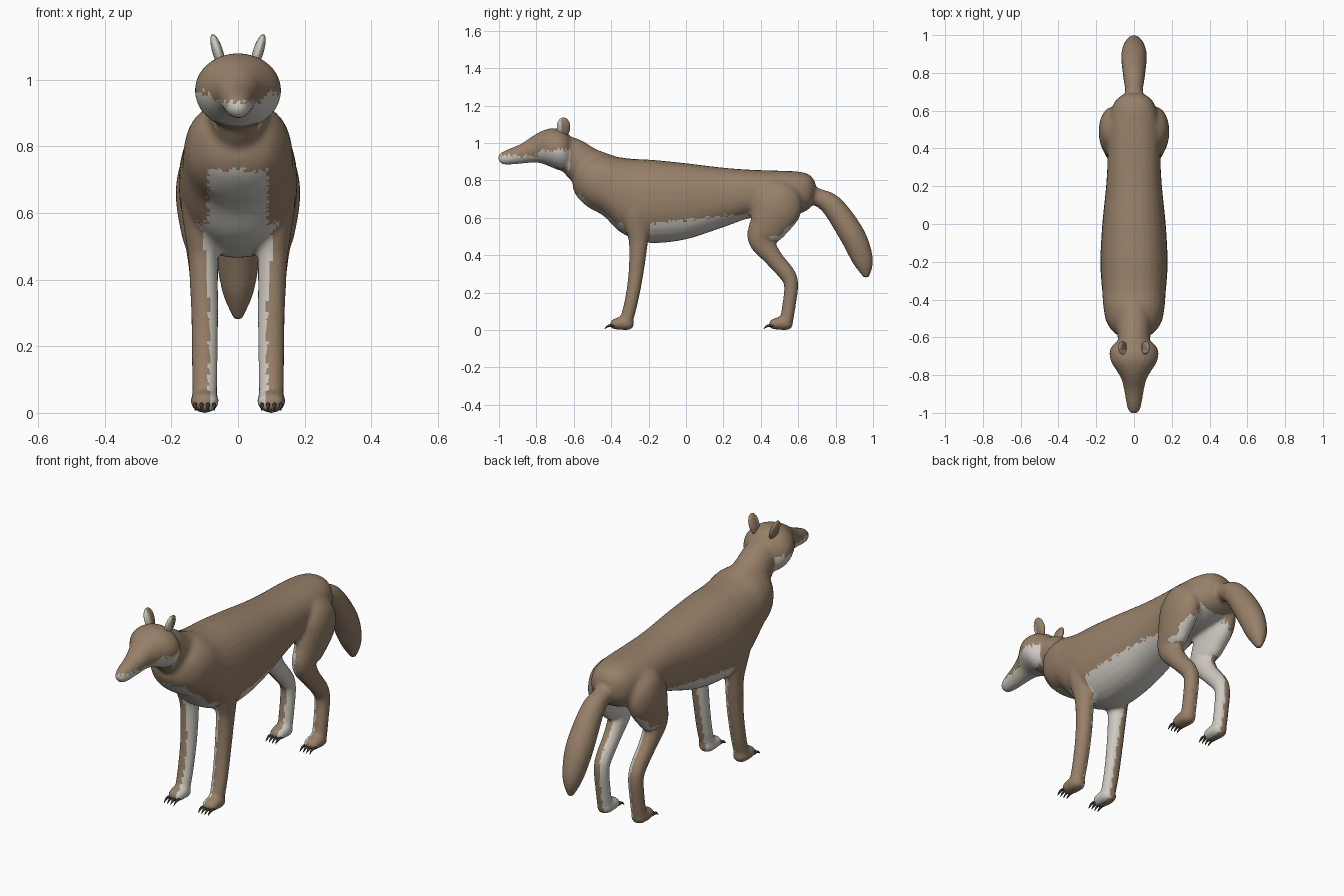
import bpy, bmesh, math, random
from mathutils import Vector, Matrix

if "Cube" in bpy.data.objects:
    bpy.data.objects.remove(bpy.data.objects["Cube"])

random.seed(4)


def material(name, rgb):
    m = bpy.data.materials.new(name)
    m.diffuse_color = (*rgb, 1)
    m.use_nodes = True
    m.node_tree.nodes["Principled BSDF"].inputs["Base Color"].default_value = m.diffuse_color
    return m


brown = material("brown fur", (0.31, 0.215, 0.14))
pale = material("pale fur", (0.62, 0.59, 0.53))
dark = material("dark claw", (0.05, 0.045, 0.04))


def spline(keys, steps=5):
    """Catmull-Rom interpolation of key rows."""
    out = []
    for i in range(len(keys) - 1):
        a, b = keys[max(i - 1, 0)], keys[i]
        c, d = keys[i + 1], keys[min(i + 2, len(keys) - 1)]
        for s in range(steps):
            t = s / steps
            out.append([0.5 * (2 * q + (r - p) * t + (2 * p - 5 * q + 4 * r - w) * t * t
                        + (3 * q - p - 3 * r + w) * t ** 3) for p, q, r, w in zip(a, b, c, d)])
    return out + [list(keys[-1])]


def loft(bm, keys, upright=False, power=1.0, n=28):
    """Closed tube through rows of x, y, z, half width, half depth."""
    rows = spline(keys)
    rings = []
    for i, (x, y, z, rx, r) in enumerate(rows):
        p, q = rows[max(i - 1, 0)], rows[min(i + 1, len(rows) - 1)]
        tan = Vector((0, q[1] - p[1], q[2] - p[2])).normalized()
        nor = Vector((0, 0, 1)) if upright else Vector((0, -tan.z, tan.y))
        ring = []
        for k in range(n):
            a = math.tau * k / n
            c, s = [math.copysign(abs(f) ** power, f) for f in (math.cos(a), math.sin(a))]
            ring.append(bm.verts.new(Vector((x + rx * c, y, z)) + nor * r * s))
        rings.append(ring)
    for a, b in zip(rings, rings[1:]):
        for k in range(n):
            bm.faces.new((a[k], a[(k + 1) % n], b[(k + 1) % n], b[k]))
    bm.faces.new(rings[0][::-1])
    bm.faces.new(rings[-1])


def profile(rows):
    """Rows of y, top, bottom, half width become loft keys."""
    return [(0, y, (t + b) / 2, w, (t - b) / 2) for y, t, b, w in rows]


def finish(name, bm, mats):
    bmesh.ops.recalc_face_normals(bm, faces=bm.faces)
    me = bpy.data.meshes.new(name)
    bm.to_mesh(me)
    bm.free()
    for m in mats:
        me.materials.append(m)
    ob = bpy.data.objects.new(name, me)
    bpy.context.collection.objects.link(ob)
    for f in me.polygons:
        f.use_smooth = True
    return ob


bm = bmesh.new()
# Torso
loft(bm, profile([
    (-.605, .84, .76, .04), (-.58, .90, .71, .10), (-.52, .93, .655, .145),
    (-.44, .94, .61, .162), (-.36, .925, .53, .168), (-.28, .915, .49, .175),
    (-.18, .91, .465, .178), (0, .892, .485, .168), (.2, .868, .55, .148),
    (.35, .857, .60, .14), (.5, .852, .60, .14), (.6, .847, .62, .122),
    (.66, .83, .65, .092), (.692, .79, .70, .045)]), True, 0.88)
# Head and muzzle
loft(bm, profile([
    (-1.002, .935, .905, .014), (-.985, .95, .888, .03), (-.95, .967, .884, .04),
    (-.88, .997, .89, .052), (-.82, 1.037, .895, .067), (-.78, 1.06, .893, .09),
    (-.73, 1.078, .875, .121), (-.68, 1.077, .855, .13), (-.64, 1.06, .855, .112),
    (-.61, 1.02, .88, .07)]), True)
# Neck
loft(bm, [(0, -.69, .985, .075, .07), (0, -.61, .935, .085, .095),
          (0, -.53, .87, .095, .11), (0, -.40, .80, .11, .13)])
# Tail
loft(bm, [(0, .60, .75, .05, .05), (0, .70, .712, .047, .047), (0, .785, .66, .058, .06),
          (0, .89, .505, .068, .068), (0, .945, .375, .05, .056), (0, .962, .30, .022, .026),
          (0, .965, .277, .008, .008)])
# Legs and paws
for s in (-1, 1):
    loft(bm, [(s * .095, -.28, .74, .06, .08), (s * .112, -.27, .64, .06, .08),
              (s * .11, -.26, .54, .05, .062), (s * .105, -.255, .46, .044, .05),
              (s * .10, -.268, .30, .041, .04), (s * .10, -.293, .15, .039, .036),
              (s * .10, -.322, .04, .037, .036)])
    loft(bm, [(s * .085, .53, .80, .03, .05), (s * .105, .515, .75, .065, .10),
              (s * .115, .49, .66, .072, .13), (s * .112, .44, .56, .062, .105),
              (s * .105, .405, .485, .05, .075), (s * .102, .46, .395, .042, .05),
              (s * .10, .54, .30, .039, .044), (s * .10, .562, .24, .038, .038),
              (s * .10, .552, .14, .037, .036), (s * .10, .535, .04, .037, .036)])
    for y in (-.345, .505):
        loft(bm, [(s * .10, y + dy, z, w, h) for dy, z, w, h in (
            (-.06, .03, .018, .012), (-.045, .032, .036, .026), (0, .036, .043, .035),
            (.04, .034, .038, .033), (.065, .034, .018, .018))], True)
body = finish("body", bm, (brown, pale))

# Fuse the parts into one skin
bpy.context.view_layer.objects.active = body
body.select_set(True)
rem = body.modifiers.new("fuse", "REMESH")
rem.mode = "VOXEL"
rem.voxel_size = 0.011
rem.use_smooth_shade = True
smo = body.modifiers.new("soften", "SMOOTH")
smo.factor = 0.5
smo.iterations = 3
for name in ("fuse", "soften"):
    bpy.ops.object.modifier_apply(modifier=name)


def is_pale(c, n):
    """Pale fur on the jaw, cheeks, chest, belly and inner legs."""
    ax = abs(c.x)
    inward = n.x * math.copysign(1, c.x)
    x, y = ax + random.uniform(-.006, .006), c.y
    z = c.z + random.uniform(-.01, .01)
    if y < -.62 and c.z > .84:
        if y < -.79:
            return z < .932
        return (z < .96 and x > .065) or (n.z < -.4 and y < -.70)
    if y < -.3 and .45 < c.z and z < .73 and x < .09 and (n.y < -.1 or n.z < -.2):
        return True
    if -.40 < y < .38 and c.z > .44 and z < .57 + .1 * max(y + .19, 0):
        outer_leg = -.335 < y < -.19 and x > .10 and inward > -.2
        if not outer_leg and (y < .30 or x < .10):
            return True
    if y > .36 and y < .62 and .48 < c.z < .66 and n.z < -.5:
        return True
    limit = .5 if y < 0 else .62
    return y < .64 and z < limit and inward < -.3 and ax > .02


me = body.data
me.materials.clear()
me.materials.append(brown)
me.materials.append(pale)
for f in me.polygons:
    f.use_smooth = True
    f.material_index = int(is_pale(f.center, f.normal))

# Ears, pale along the front edge
for s, side in ((-1, "left"), (1, "right")):
    bm = bmesh.new()
    mat = (Matrix.Translation((s * .061, -.655, 1.085)) @ Matrix.Rotation(s * .3, 4, "Y")
           @ Matrix.Diagonal((.016, .036, .054, 1)))
    bmesh.ops.create_uvsphere(bm, u_segments=20, v_segments=14, radius=1, matrix=mat)
    for f in bm.faces:
        f.material_index = int(f.calc_center_median().y < -.667)
    finish(side + "_ear", bm, (brown, pale))

# Curved claws, four on each paw
for s, side in ((-1, "left"), (1, "right")):
    for y, pos in ((-.395, "front"), (.455, "hind")):
        bm = bmesh.new()
        for k in range(4):
            x = s * .10 + (k - 1.5) * .019
            loft(bm, [(x, y + .012, .022, .006, .006), (x, y - .012, .024, .006, .007),
                      (x, y - .028, .017, .004, .005), (x, y - .04, .006, .001, .001)], n=8)
        finish(f"{side}_{pos}_claws", bm, (dark,))
